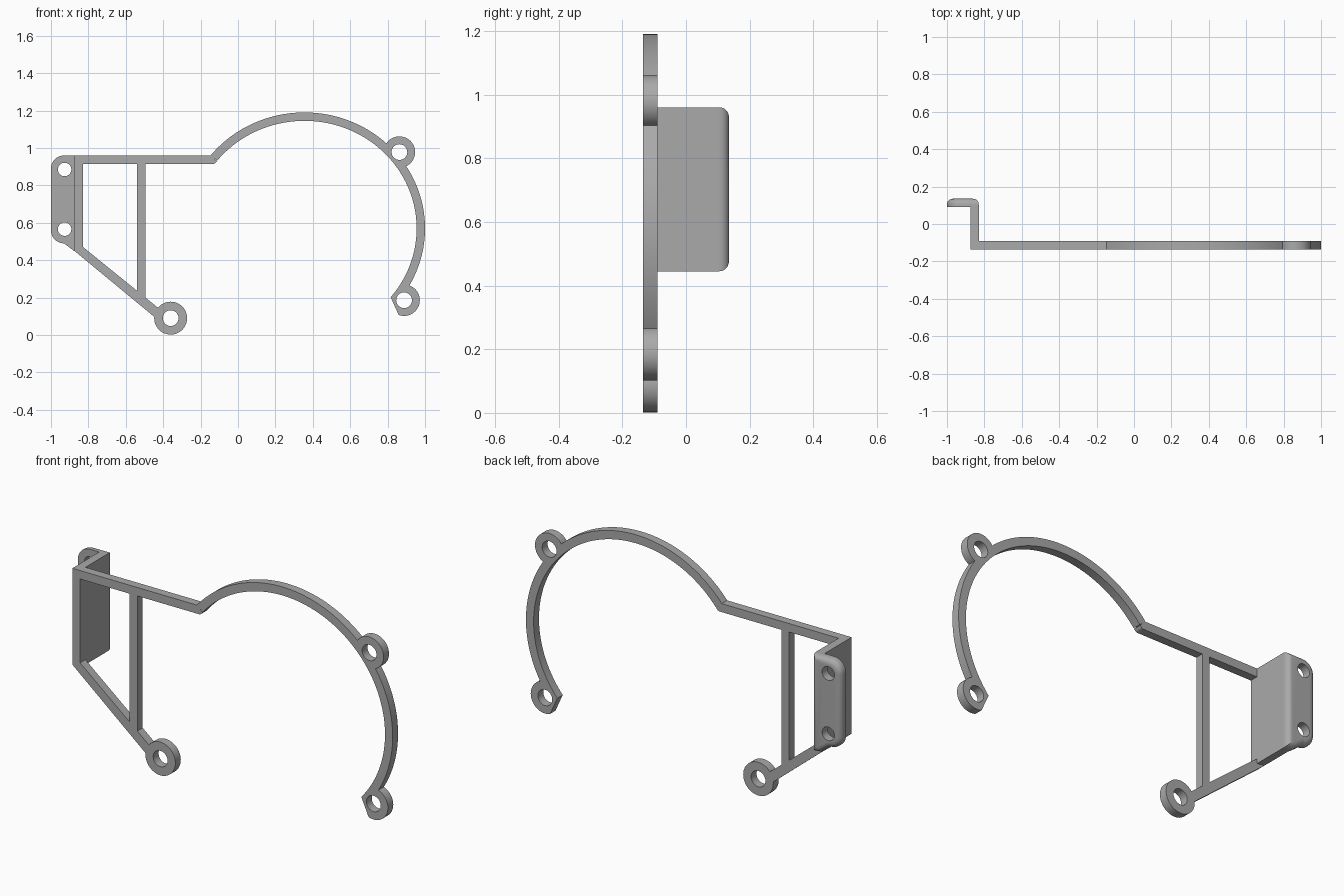
import bpy, bmesh, math

if "Cube" in bpy.data.objects:
    bpy.data.objects.remove(bpy.data.objects["Cube"])

FRONT, BACK, REAR = -0.135, -0.09, 0.135
CX, CZ, RX, RZ, W = 0.355, 0.57, 0.645, 0.62, 0.045

grey = bpy.data.materials.new("plain grey")
grey.use_nodes = True
grey.diffuse_color = (0.4, 0.4, 0.4, 1)
grey.node_tree.nodes["Principled BSDF"].inputs["Base Color"].default_value = grey.diffuse_color


def prism(name, outline, y0=FRONT, y1=BACK, round_rear=0):
    """Extrude an (x, z) outline from y0 to y1, optionally rounding the rear rim."""
    bm = bmesh.new()
    face = bm.faces.new([bm.verts.new((x, y0, z)) for x, z in outline])
    ext = bmesh.ops.extrude_face_region(bm, geom=[face])["geom"]
    moved = [g for g in ext if isinstance(g, bmesh.types.BMVert)]
    bmesh.ops.translate(bm, verts=moved, vec=(0, y1 - y0, 0))
    bmesh.ops.recalc_face_normals(bm, faces=bm.faces)
    if round_rear:
        rim = [e for e in bm.edges if all(abs(v.co.y - y1) < 1e-5 for v in e.verts)]
        bmesh.ops.bevel(bm, geom=rim, offset=round_rear, segments=6,
                        profile=0.5, affect='EDGES')
    mesh = bpy.data.meshes.new(name)
    bm.to_mesh(mesh)
    bm.free()
    mesh.materials.append(grey)
    ob = bpy.data.objects.new(name, mesh)
    bpy.context.collection.objects.link(ob)
    return ob


def arc(cx, cz, rx, rz, a0, a1, n):
    angles = [math.radians(a0 + (a1 - a0) * i / n) for i in range(n + 1)]
    return [(cx + rx * math.cos(a), cz + rz * math.sin(a)) for a in angles]


def disc(name, x, z, r, y0=FRONT, y1=BACK):
    return prism(name, arc(x, z, r, r, 0, 360, 48)[:-1], y0, y1)


def fold(target, other, operation):
    """Merge another solid into the target and discard it."""
    mod = target.modifiers.new("merge", 'BOOLEAN')
    mod.operation, mod.object, mod.solver = operation, other, 'EXACT'
    bpy.context.view_layer.objects.active = target
    bpy.ops.object.modifier_apply(modifier=mod.name)
    bpy.data.objects.remove(other)


# Curved arm
outer = arc(CX, CZ, RX, RZ, 141, -40, 96)
inner = arc(CX, CZ, RX - W, RZ - W, 141, -40, 96)
frame = prism("bracket_frame", outer + inner[::-1])

# Straight bars
bars = {
    "top_bar": [(-0.875, 0.96), (-0.14, 0.96), (-0.11, 0.925), (-0.13, 0.915), (-0.875, 0.915)],
    "diagonal_bar": [(-0.875, 0.45), (-0.875, 0.508), (-0.39, 0.115), (-0.41, 0.066)],
    "middle_bar": [(-0.54, 0.94), (-0.495, 0.94), (-0.495, 0.17), (-0.54, 0.21)],
}
for name, outline in bars.items():
    fold(frame, prism(name, outline), 'UNION')

# Mounting eyelets, trimmed to the inside of the curve
eyelets = [(-0.36, 0.09, 0.088), (0.863, 0.978, 0.084), (0.888, 0.186, 0.084)]
for x, z, r in eyelets:
    fold(frame, disc("eyelet", x, z, r), 'UNION')
trim = arc(CX, CZ, RX - W, RZ - W, 0, 360, 192)[:-1]
fold(frame, prism("inner_trim", trim, -0.3, 0), 'DIFFERENCE')
end_cut = [(0.77, 0.305), (0.905, 0.005), (0.7, 0.005), (0.7, 0.305)]
fold(frame, prism("end_trim", end_cut, -0.3, 0), 'DIFFERENCE')

# Side web reaching back to the flange
web = [(-0.875, 0.45), (-0.83, 0.445), (-0.83, 0.96), (-0.875, 0.96)]
fold(frame, prism("side_web", web, FRONT, 0.098), 'UNION')

# Rear flange with rounded outer corners and rim
flange = [(-0.83, 0.96)] + arc(-0.93, 0.89, 0.07, 0.07, 90, 180, 10)
flange += arc(-0.93, 0.56, 0.07, 0.07, 180, 270, 10) + [(-0.875, 0.448), (-0.83, 0.445)]
fold(frame, prism("rear_flange", flange, 0.09, REAR, 0.03), 'UNION')

# Screw holes
for x, z, r in eyelets:
    fold(frame, disc("eyelet_hole", x, z, 0.042, -0.3, 0), 'DIFFERENCE')
for z in (0.885, 0.566):
    fold(frame, disc("flange_hole", -0.927, z, 0.036, 0, 0.3), 'DIFFERENCE')

bpy.ops.object.select_all(action='DESELECT')
frame.select_set(True)
bpy.context.view_layer.objects.active = frame
bpy.ops.object.shade_smooth_by_angle(angle=math.radians(30))
